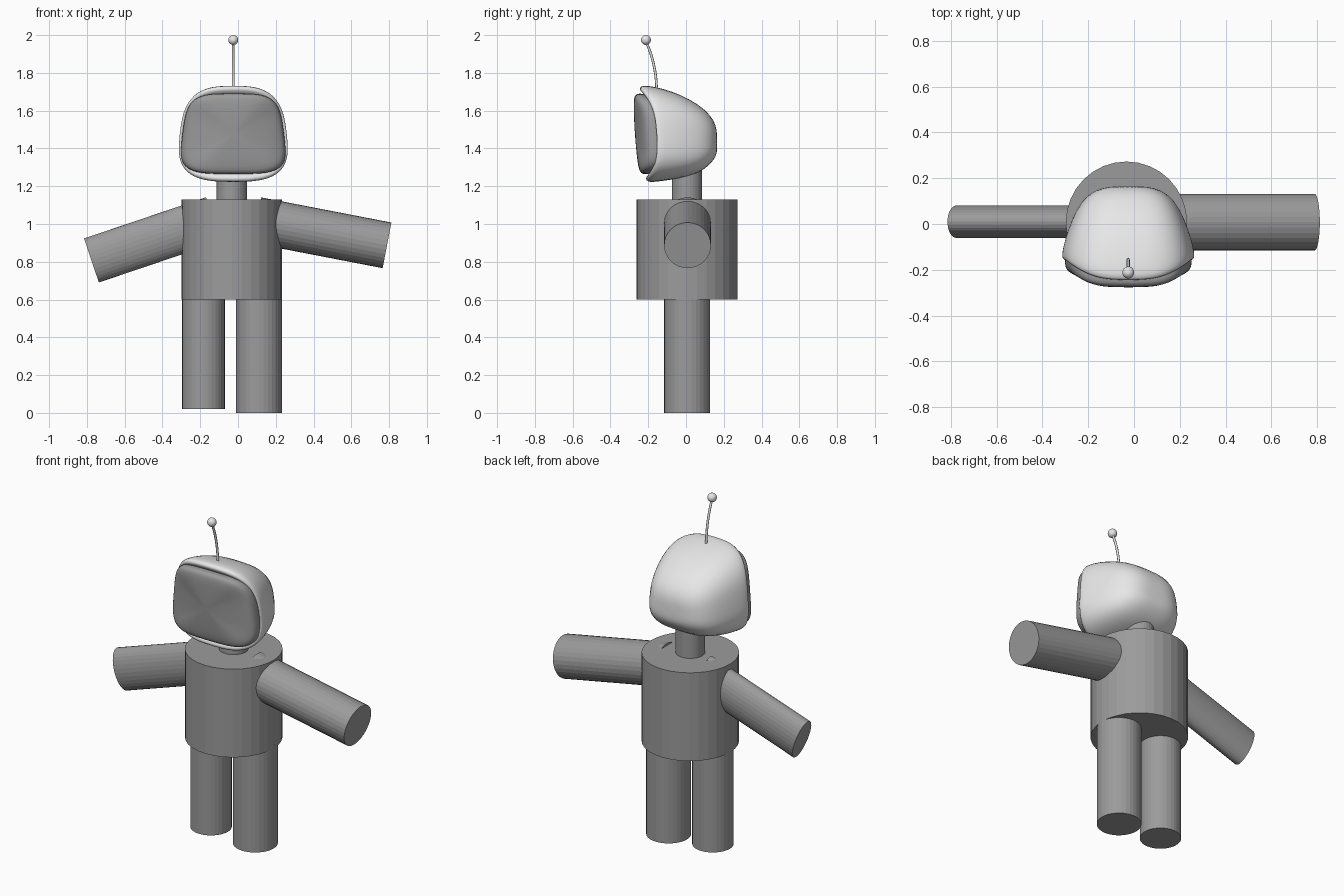
import bpy, bmesh, math
from mathutils import Vector

if "Cube" in bpy.data.objects:
    bpy.data.objects.remove(bpy.data.objects["Cube"])


def material(name, v):
    m = bpy.data.materials.new(name)
    m.diffuse_color = (v, v, v, 1)
    m.use_nodes = True
    m.node_tree.nodes["Principled BSDF"].inputs["Base Color"].default_value = m.diffuse_color
    return m


LIGHT = material("light_grey", 0.8)
MID = material("mid_grey", 0.33)


def rod(name, p0, p1, rx, ry):
    """Oval cylinder between two points in the xz plane."""
    a, b = Vector(p0), Vector(p1)
    d = b - a
    bpy.ops.mesh.primitive_cylinder_add(
        vertices=32, radius=1, depth=2, location=(a + b) / 2,
        rotation=(0, math.atan2(d.x, d.z), 0), scale=(rx, ry, d.length / 2))
    o = bpy.context.object
    o.name = name
    o.data.materials.append(MID)
    return o


def loft(name, sections, power, mat, cx=-0.025, taper=0.1, n=32):
    """Rounded-box rings along y: (y, half width, top, bottom, side bow, tilt)."""
    bm = bmesh.new()
    rings = []
    for y, hw, top, bot, bow, tilt in sections:
        ring = []
        for i in range(n):
            t = 2 * math.pi * (i + 0.5) / n
            c, s = math.cos(t), math.sin(t)
            u = math.copysign(abs(c) ** (2 / power), c)
            w = math.copysign(abs(s) ** (2 / power), s)
            z = (top + bot) / 2 + w * (top - bot) / 2
            ring.append(bm.verts.new((cx + hw * u * (1 - taper * w),
                                      y + bow * c * c - tilt * (z - 1.5), z)))
        rings.append(ring)
    for a, b in zip(rings, rings[1:]):
        for i in range(n):
            j = (i + 1) % n
            bm.faces.new((a[i], a[j], b[j], b[i]))
    bm.faces.new(rings[0])
    bm.faces.new(rings[-1])
    bmesh.ops.recalc_face_normals(bm, faces=bm.faces)
    for f in bm.faces:
        f.smooth = True
    me = bpy.data.meshes.new(name)
    bm.to_mesh(me)
    bm.free()
    me.materials.append(mat)
    o = bpy.data.objects.new(name, me)
    bpy.context.collection.objects.link(o)
    o.modifiers.new("smooth", 'SUBSURF').levels = 1
    o.modifiers["smooth"].render_levels = 1
    return o


# Body
CX, CY = -0.033, 0.006
rod("torso", (CX, CY, 0.60), (CX, CY, 1.13), 0.265, 0.267)
rod("neck", (CX, CY, 1.10), (CX, CY, 1.34), 0.08, 0.08)

# Legs, one slightly shorter and thinner
rod("left_leg", (-0.183, CY, 0.02), (-0.183, CY, 0.62), 0.113, 0.113)
rod("right_leg", (0.111, CY, 0.0), (0.111, CY, 0.62), 0.122, 0.122)

# Arms, the left one flattened
rod("left_arm", (-0.13, 0.01, 1.025), (-0.776, 0.01, 0.807), 0.123, 0.071)
rod("right_arm", (0.10, 0.008, 1.02), (0.789, 0.008, 0.887), 0.123, 0.124)

# Head shell, from back to front rim, then the inner lip
loft("head_shell", [
    (0.165, 0.05, 1.47, 1.39, 0, 0),
    (0.160, 0.11, 1.52, 1.36, 0, 0),
    (0.132, 0.172, 1.575, 1.318, 0, 0),
    (0.07, 0.222, 1.632, 1.268, 0, 0),
    (-0.03, 0.261, 1.687, 1.241, 0, 0),
    (-0.12, 0.280, 1.718, 1.228, 0.02, 0.02),
    (-0.19, 0.285, 1.734, 1.221, 0.055, 0.05),
    (-0.225, 0.284, 1.733, 1.222, 0.072, 0.07),
    (-0.234, 0.276, 1.715, 1.240, 0.075, 0.07),
    (-0.222, 0.266, 1.695, 1.258, 0.075, 0.07),
    (-0.19, 0.255, 1.68, 1.275, 0.075, 0.07),
], 3.0, LIGHT)

# Bulging screen
loft("screen", [
    (-0.16, 0.255, 1.675, 1.28, 0.05, 0.07),
    (-0.20, 0.268, 1.687, 1.267, 0.06, 0.07),
    (-0.235, 0.271, 1.693, 1.262, 0.06, 0.07),
    (-0.255, 0.264, 1.686, 1.268, 0.052, 0.07),
    (-0.264, 0.248, 1.668, 1.285, 0.045, 0.07),
    (-0.269, 0.20, 1.625, 1.325, 0.03, 0.07),
    (-0.271, 0.11, 1.56, 1.39, 0.01, 0.07),
    (-0.272, 0.04, 1.505, 1.445, 0, 0.07),
], 4.0, MID)

# Antenna stem
cu = bpy.data.curves.new("antenna_stem", 'CURVE')
cu.dimensions = '3D'
cu.bevel_depth = 0.007
cu.bevel_resolution = 2
cu.use_fill_caps = True
sp = cu.splines.new('BEZIER')
path = [(-0.155, 1.70), (-0.160, 1.78), (-0.180, 1.88), (-0.212, 1.97)]
sp.bezier_points.add(len(path) - 1)
for p, (y, z) in zip(sp.bezier_points, path):
    p.co = (-0.025, y, z)
    p.handle_left_type = p.handle_right_type = 'AUTO'
cu.materials.append(LIGHT)
bpy.context.collection.objects.link(bpy.data.objects.new("antenna_stem", cu))

# Antenna ball
bpy.ops.mesh.primitive_uv_sphere_add(segments=24, ring_count=12, radius=0.026,
                                     location=(-0.025, -0.212, 1.974))
ball = bpy.context.object
ball.name = "antenna_ball"
ball.data.materials.append(LIGHT)
bpy.ops.object.shade_smooth()
